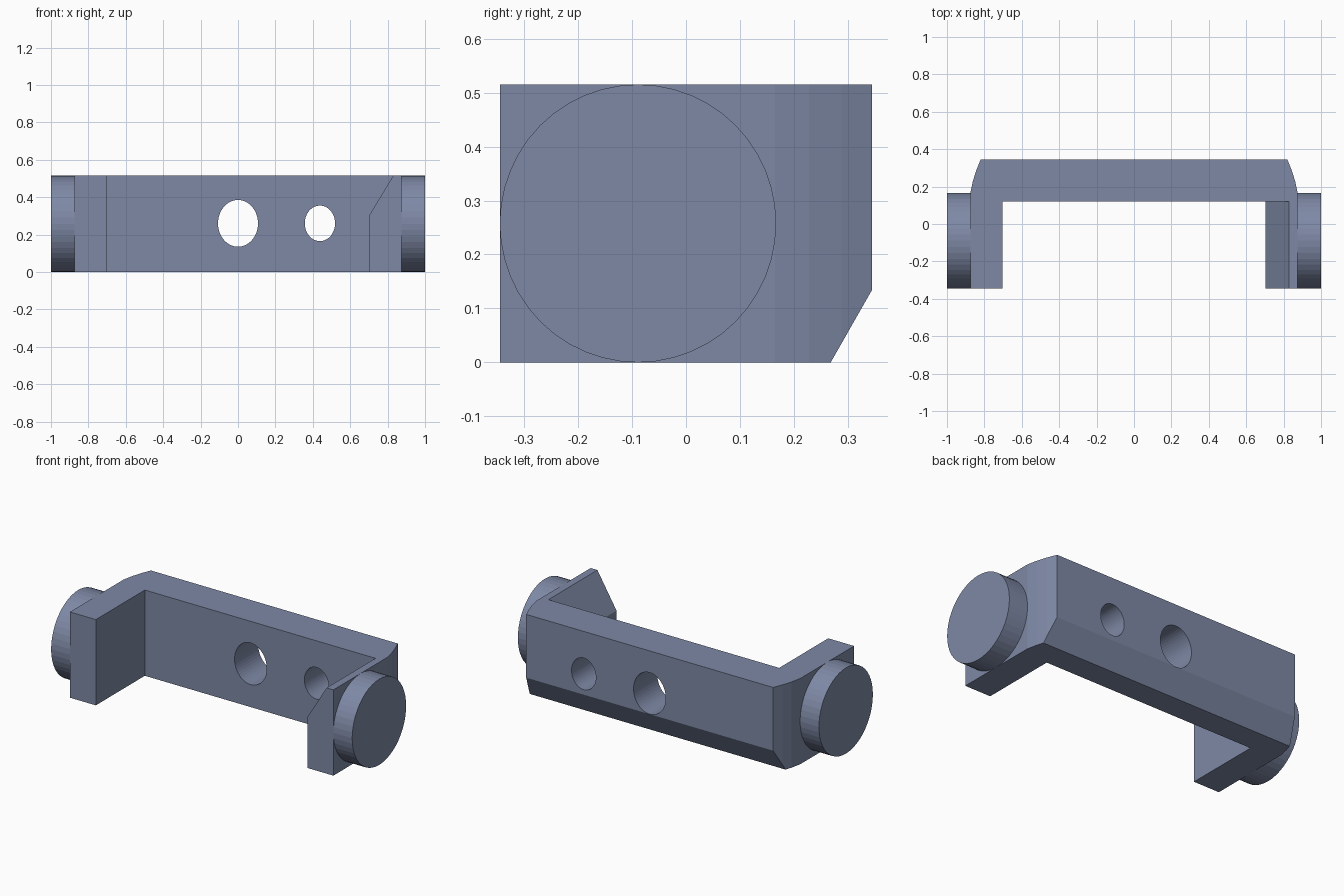
import bpy, bmesh
from math import cos, sin, pi
from mathutils import Vector

if "Cube" in bpy.data.objects:
    bpy.data.objects.remove(bpy.data.objects["Cube"], do_unlink=True)

H = 0.515      # height of the bracket
D = 0.345      # half depth
COLOUR = (0.21, 0.25, 0.38, 1)

paint = bpy.data.materials.new("blue grey")
paint.use_nodes = True
paint.diffuse_color = COLOUR
paint.node_tree.nodes["Principled BSDF"].inputs["Base Color"].default_value = COLOUR


def prism(name, outline, axis, start, end):
    """Extrude a 2D outline along an axis; outline uses the other two in order."""
    bm = bmesh.new()
    verts = []
    for point in outline:
        co = list(point)
        co.insert(axis, start)
        verts.append(bm.verts.new(co))
    face = bm.faces.new(verts)
    new = bmesh.ops.extrude_face_region(bm, geom=[face])["geom"]
    shift = Vector((0, 0, 0))
    shift[axis] = end - start
    bmesh.ops.translate(bm, vec=shift,
                        verts=[v for v in new if isinstance(v, bmesh.types.BMVert)])
    bmesh.ops.recalc_face_normals(bm, faces=bm.faces)
    mesh = bpy.data.meshes.new(name)
    bm.to_mesh(mesh)
    bm.free()
    mesh.materials.append(paint)
    obj = bpy.data.objects.new(name, mesh)
    bpy.context.collection.objects.link(obj)
    return obj


def ellipse(cx, cy, rx, ry, sides=48):
    return [(cx + rx * cos(2 * pi * i / sides), cy + ry * sin(2 * pi * i / sides))
            for i in range(sides)]


def cut(obj, cutter):
    cutter.hide_render = True
    mod = obj.modifiers.new("cut", "BOOLEAN")
    mod.operation = "DIFFERENCE"
    mod.solver = "EXACT"
    mod.object = cutter
    bpy.context.view_layer.objects.active = obj
    bpy.ops.object.modifier_apply(modifier=mod.name)
    bpy.data.objects.remove(cutter, do_unlink=True)


# U-shaped bracket with gently curved rear corners
side = [(0.875, -D), (0.875, 0.165), (0.862, 0.228), (0.843, 0.288), (0.82, D)]
plan = side + [(-x, y) for x, y in reversed(side)]
plan += [(-0.703, -D), (-0.703, 0.12), (0.703, 0.12), (0.703, -D)]
bracket = prism("bracket", plan, 2, 0, H)

# Slanted lower rear edge
cut(bracket, prism("edge_cutter", [(0.268, 0), (D, 0.135), (0.422, 0.27), (0.422, -0.1),
                                   (0.211, -0.1)], 0, -1.2, 1.2))

# Sloped inner top of the left arm
cut(bracket, prism("arm_cutter", [(0.6, 0.135), (0.83, H), (0.89, 0.614), (0.6, 0.614)],
                   1, -0.5, 0.12))

# Through holes in the rear wall
cut(bracket, prism("main_hole_cutter", ellipse(0, 0.26, 0.107, 0.125), 1, 0, 0.5))
cut(bracket, prism("side_hole_cutter", ellipse(0.438, 0.26, 0.081, 0.095), 1, 0, 0.5))

# Round pivot discs on the outer sides
for name, s in (("left_pivot", 1), ("right_pivot", -1)):
    prism(name, ellipse(-0.089, H / 2, 0.256, H / 2), 0, s * 0.865, s)
